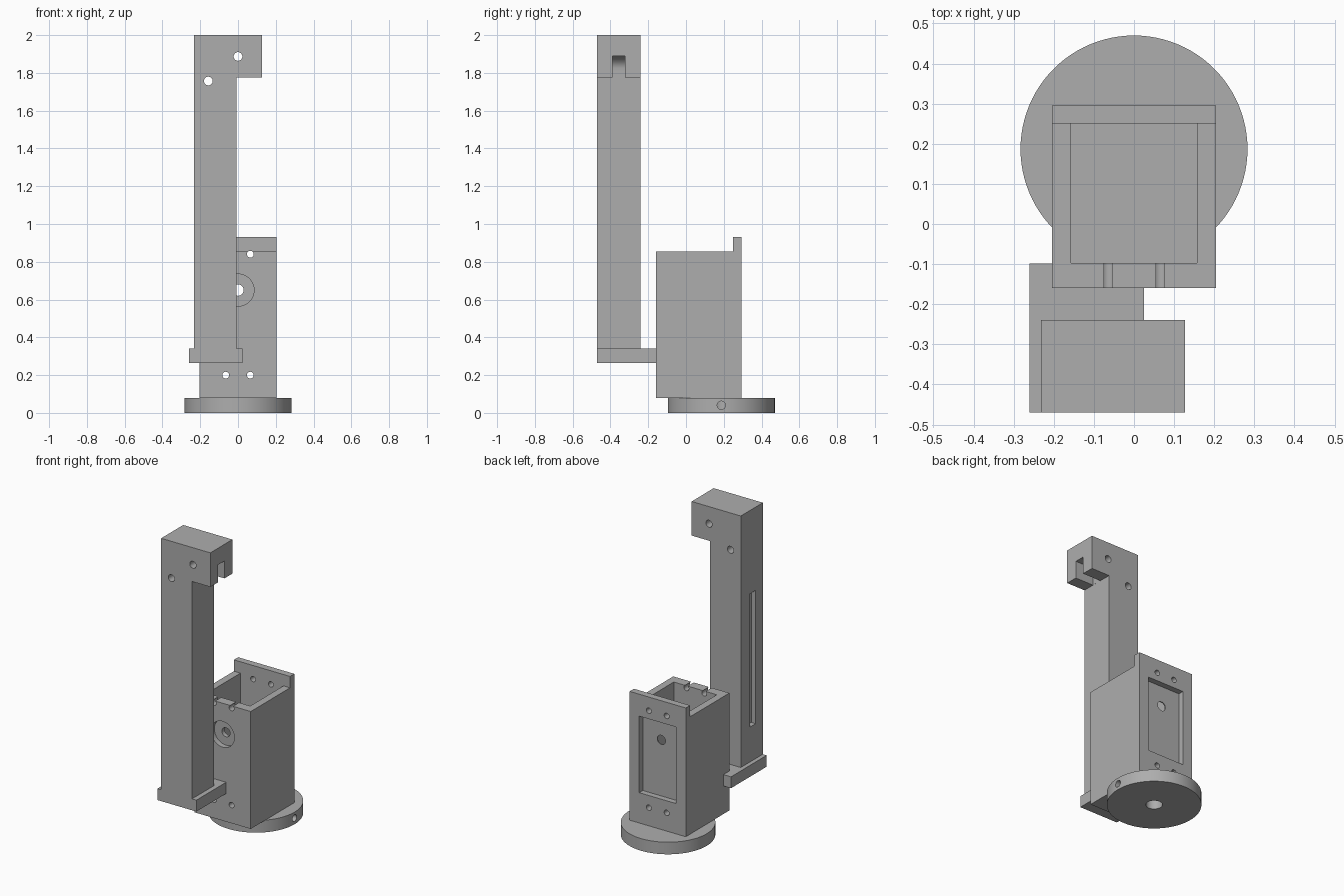
import bpy, bmesh, math
from mathutils import Vector, Matrix

cube = bpy.data.objects.get("Cube")
if cube:
    bpy.data.objects.remove(cube, do_unlink=True)

grey = bpy.data.materials.new("plain grey")
grey.use_nodes = True
grey.diffuse_color = (0.42, 0.42, 0.42, 1)
grey.node_tree.nodes["Principled BSDF"].inputs["Base Color"].default_value = (0.42, 0.42, 0.42, 1)


def finish(name, bm):
    bmesh.ops.recalc_face_normals(bm, faces=bm.faces)
    mesh = bpy.data.meshes.new(name)
    bm.to_mesh(mesh)
    bm.free()
    mesh.materials.append(grey)
    obj = bpy.data.objects.new(name, mesh)
    bpy.context.collection.objects.link(obj)
    return obj


def box(name, x, y, z):
    bm = bmesh.new()
    bmesh.ops.create_cube(bm, size=1)
    for v in bm.verts:
        v.co = Vector([r[0] + (c + 0.5) * (r[1] - r[0]) for c, r in zip(v.co, (x, y, z))])
    return finish(name, bm)


def extrude(name, points, axis, start, end):
    """Extrude a profile: (y, z) points along X, or (x, z) points along Y."""
    bm = bmesh.new()
    place = (lambda a, b: (start, a, b)) if axis == 'X' else (lambda a, b: (a, start, b))
    face = bm.faces.new([bm.verts.new(place(a, b)) for a, b in points])
    new = bmesh.ops.extrude_face_region(bm, geom=[face])["geom"]
    step = Vector((end - start, 0, 0)) if axis == 'X' else Vector((0, end - start, 0))
    bmesh.ops.translate(bm, vec=step, verts=[g for g in new if isinstance(g, bmesh.types.BMVert)])
    return finish(name, bm)


def cylinder(name, centre, radius, length, axis='Z', sides=32):
    bm = bmesh.new()
    turn = {'X': Matrix.Rotation(math.pi / 2, 4, 'Y'),
            'Y': Matrix.Rotation(math.pi / 2, 4, 'X'),
            'Z': Matrix.Identity(4)}[axis]
    bmesh.ops.create_cone(bm, cap_ends=True, segments=sides, radius1=radius, radius2=radius,
                          depth=length, matrix=Matrix.Translation(centre) @ turn)
    return finish(name, bm)


def cut(target, cutters):
    bpy.context.view_layer.objects.active = target
    for c in cutters:
        mod = target.modifiers.new("cut", 'BOOLEAN')
        mod.operation, mod.solver, mod.object = 'DIFFERENCE', 'EXACT', c
        bpy.ops.object.modifier_apply(modifier=mod.name)
        bpy.data.objects.remove(c, do_unlink=True)


# Round foot with a centre bore and a radial set screw hole
foot = cylinder("round_foot", (0, 0.187, 0.04), 0.283, 0.08, sides=96)
cut(foot, [cylinder("bore", (0, 0.187, 0.02), 0.05, 0.11),
           cylinder("screw_hole", (0.17, 0.187, 0.04), 0.022, 0.3, 'X')])

# Open housing with a raised back plate
housing = extrude("housing", [(-0.16, 0.08), (0.295, 0.08), (0.295, 0.93), (0.25, 0.93),
                              (0.25, 0.855), (-0.16, 0.855)], 'X', -0.205, 0.205)
cutters = [box("cavity", (-0.157, 0.157), (-0.097, 0.25), (0.14, 1.0)),
           box("back_recess", (-0.135, 0.135), (0.257, 0.4), (0.28, 0.785)),
           cylinder("counterbore", (0, -0.16, 0.65), 0.085, 0.07, 'Y', 48),
           cylinder("shaft_hole", (0, 0.07, 0.65), 0.03, 0.8, 'Y')]
for x in (-0.065, 0.065):
    for z in (0.2, 0.84):
        cutters.append(cylinder("bolt_hole", (x, 0.07, z), 0.018, 0.8, 'Y'))
cut(housing, cutters)

# Bracket joining the column to the housing
bracket = box("bracket", (-0.26, 0.025), (-0.47, -0.098), (0.265, 0.34))

# Tall column with an overhanging head
column = extrude("column", [(-0.232, 0.34), (-0.007, 0.34), (-0.007, 1.775), (0.127, 1.775),
                            (0.127, 2), (-0.232, 2)], 'Y', -0.47, -0.24)
# Head slot, rounded at its inner end
arc = [(0.07 - 0.08 * math.cos(a), 1.81 + 0.08 * math.sin(a))
       for a in (math.pi / 2 * i / 8 for i in range(9))]
head_slot = extrude("head_slot", [(-0.01, 1.7)] + arc + [(0.3, 1.89), (0.3, 1.7)],
                    'Y', -0.39, -0.322)
# Keep the slot clear of the column shaft below the head
for v in head_slot.data.vertices:
    v.co.x = max(v.co.x, -0.0065)
cut(column, [head_slot,
             box("side_slot", (-0.4, -0.2), (-0.395, -0.335), (0.57, 1.45)),
             cylinder("axle_hole", (0, -0.35, 1.887), 0.023, 0.6, 'Y'),
             cylinder("pin_hole", (-0.157, -0.35, 1.757), 0.023, 0.6, 'Y')])

# Smooth round surfaces, keep corners sharp
for obj in (foot, housing, bracket, column):
    bpy.ops.object.select_all(action='DESELECT')
    obj.select_set(True)
    bpy.context.view_layer.objects.active = obj
    bpy.ops.object.shade_smooth_by_angle(angle=math.radians(30))
